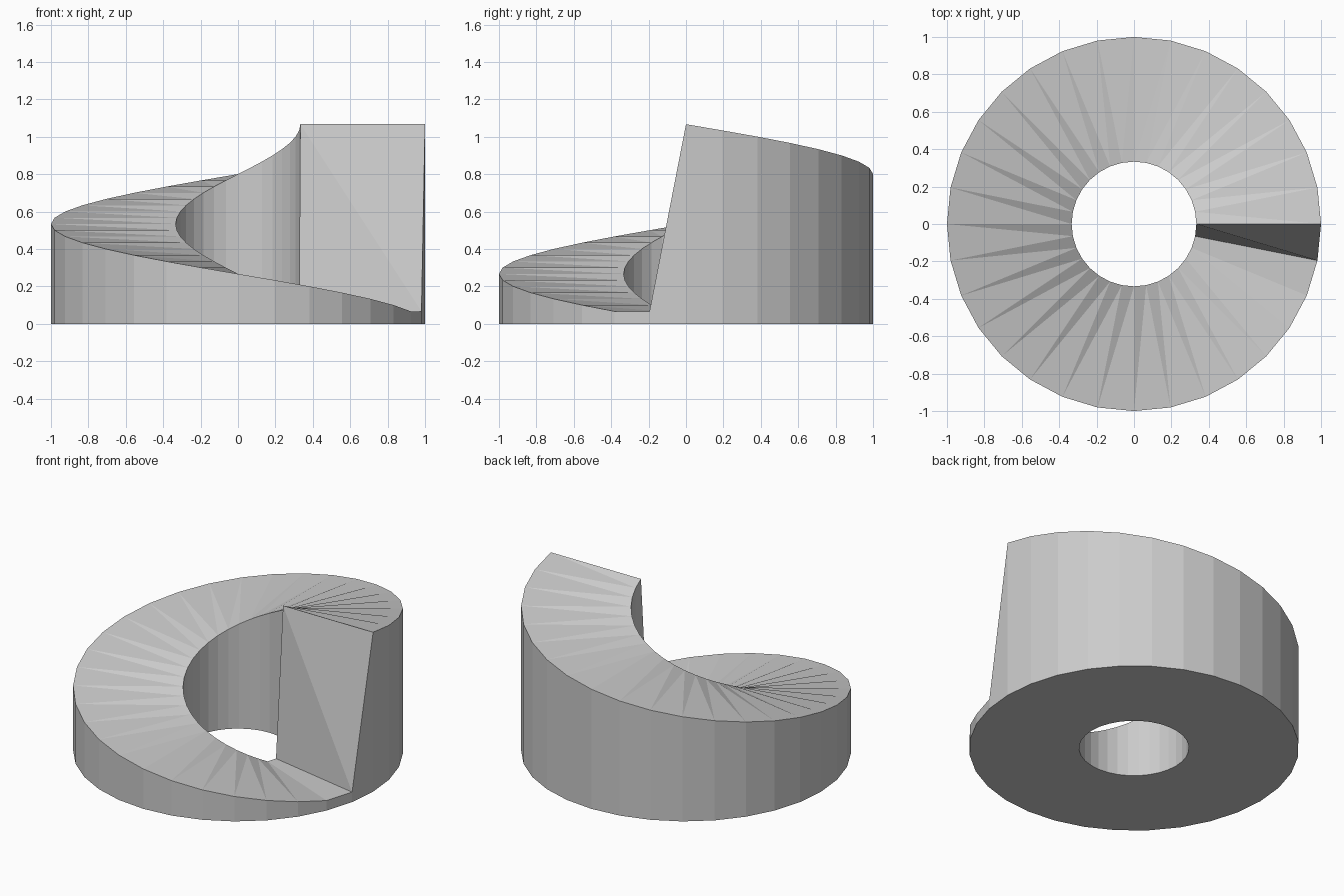
import bpy
import bmesh
from math import cos, sin, tau

cube = bpy.data.objects.get("Cube")
if cube:
    bpy.data.objects.remove(cube, do_unlink=True)

STEPS = 32
OUTER, INNER = 1.0, 1 / 3
HEIGHT = 1.067

# One plain grey material
grey = bpy.data.materials.new("light_grey")
grey.use_nodes = True
colour = (0.6, 0.6, 0.6, 1)
grey.diffuse_color = colour
grey.node_tree.nodes["Principled BSDF"].inputs["Base Color"].default_value = colour


def ramp_height(i):
    """Falls evenly round the ring, with a level landing at the low end."""
    return HEIGHT * max(STEPS - i, 2) / STEPS


bm = bmesh.new()


def ring(radius, height):
    return [bm.verts.new((radius * cos(tau * i / STEPS),
                          radius * sin(tau * i / STEPS), height(i)))
            for i in range(STEPS)]


# Rings of the helical ramp and of its flat base
top_out, top_in = ring(OUTER, ramp_height), ring(INNER, ramp_height)
low_out, low_in = (ring(r, lambda i: 0) for r in (OUTER, INNER))

for i in range(STEPS):
    j = (i + 1) % STEPS
    # Twisted ramp surface; the last step forms the steep end wall
    bm.faces.new((top_in[i], top_out[i], top_in[j]))
    bm.faces.new((top_out[i], top_out[j], top_in[j]))
    # Outer wall, bore wall and underside
    bm.faces.new((low_out[i], low_out[j], top_out[j], top_out[i]))
    bm.faces.new((low_in[j], low_in[i], top_in[i], top_in[j]))
    bm.faces.new((low_out[j], low_out[i], low_in[i], low_in[j]))

bmesh.ops.recalc_face_normals(bm, faces=bm.faces[:])
mesh = bpy.data.meshes.new("spiral_ramp")
bm.to_mesh(mesh)
bm.free()
mesh.materials.append(grey)

ramp = bpy.data.objects.new("spiral_ramp", mesh)
bpy.context.collection.objects.link(ramp)
